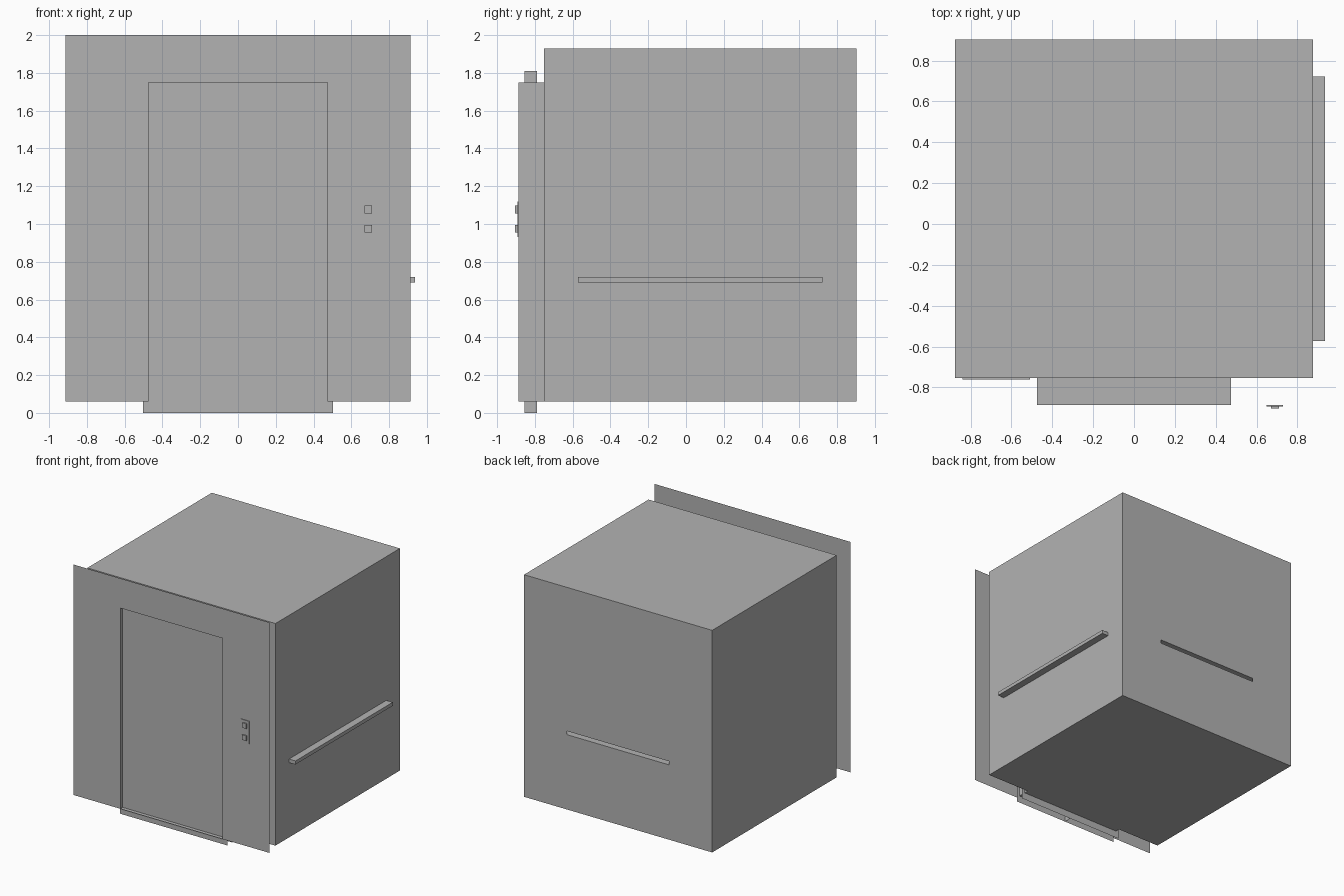
import bpy
import bmesh
from mathutils import Vector

if "Cube" in bpy.data.objects:
    bpy.data.objects.remove(bpy.data.objects["Cube"], do_unlink=True)

grey = bpy.data.materials.new("plain grey")
grey.use_nodes = True
COLOUR = (0.45, 0.45, 0.45, 1)
grey.diffuse_color = COLOUR
grey.node_tree.nodes["Principled BSDF"].inputs["Base Color"].default_value = COLOUR

# Main sizes
FLOOR, CEILING = 0.06, 1.93
CAB_X, CAB_FRONT, CAB_BACK = 0.876, -0.753, 0.903
MID_Y = (CAB_FRONT + CAB_BACK) / 2
FACADE_Y = -0.887
DOOR_X, DOOR_TOP = 0.475, 1.75
AXES = (Vector((1, 0, 0)), Vector((0, 1, 0)), Vector((0, 0, 1)))


def box(bm, lo, hi):
    """Add a box between two corners."""
    lo, hi = Vector(lo), Vector(hi)
    verts = bmesh.ops.create_cube(bm, size=1)["verts"]
    for v in verts:
        v.co = (lo + hi) / 2 + v.co * (hi - lo)
    bm.normal_update()


def finish(bm, name):
    mesh = bpy.data.meshes.new(name)
    bm.normal_update()
    bm.to_mesh(mesh)
    bm.free()
    mesh.materials.append(grey)
    ob = bpy.data.objects.new(name, mesh)
    bpy.context.collection.objects.link(ob)
    return ob


def wall_faces(bm, normal):
    bm.normal_update()
    return [f for f in bm.faces if f.normal.dot(normal) > 0.99]


def score(bm, normal, axis, values):
    """Cut straight lines across the wall that faces one way."""
    for value in values:
        faces = wall_faces(bm, normal)
        geom = set(faces)
        for f in faces:
            geom.update(f.edges)
            geom.update(f.verts)
        bmesh.ops.bisect_plane(bm, geom=list(geom), dist=1e-5,
                               plane_co=AXES[axis] * value, plane_no=AXES[axis])


def inside(face, ranges):
    c = face.calc_center_median()
    return all(lo < c[axis] < hi for axis, (lo, hi) in ranges.items())


def press(bm, normal, ranges, depth):
    """Push part of a wall in (or out, if depth is negative)."""
    faces = [f for f in wall_faces(bm, normal) if inside(f, ranges)]
    result = bmesh.ops.extrude_face_region(bm, geom=faces)["geom"]
    moved = [g for g in result if isinstance(g, bmesh.types.BMVert)]
    bmesh.ops.translate(bm, verts=moved, vec=-normal * depth)


def remove_faces(bm, faces):
    bmesh.ops.delete(bm, geom=faces, context='FACES')


# Cabin shell
bm = bmesh.new()
box(bm, (-CAB_X, CAB_FRONT, FLOOR), (CAB_X, CAB_BACK, CEILING))

# Handrails pressed into the side and back walls
RAIL_Z = (0.69, 0.72)
RAIL_Y = (MID_Y - 0.647, MID_Y + 0.647)
for normal, axis, span in ((AXES[0], 1, RAIL_Y), (-AXES[0], 1, RAIL_Y),
                           (AXES[1], 0, (-0.68, 0.68))):
    score(bm, normal, axis, span)
    score(bm, normal, 2, RAIL_Z)
    press(bm, normal, {axis: span, 2: RAIL_Z}, 0.06)

# Ceiling frame with four raised light panels
up = AXES[2]
score(bm, up, 0, [s * x for x in (0.717, 0.682, 0.017) for s in (-1, 1)])
score(bm, up, 1, [MID_Y + s * y for y in (0.68, 0.648, 0.016) for s in (-1, 1)])
press(bm, up, {0: (-0.717, 0.717), 1: (MID_Y - 0.68, MID_Y + 0.68)}, 0.03)
for x in ((-0.682, -0.017), (0.017, 0.682)):
    for y in ((-0.648, -0.016), (0.016, 0.648)):
        press(bm, up, {0: x, 1: (MID_Y + y[0], MID_Y + y[1])}, -0.02)

# Doorway and back of the inner control panel in the front wall
front = -AXES[1]
PANEL_X, PANEL_Z = (-0.84, -0.51), (0.7, 1.4)
score(bm, front, 0, (-DOOR_X, DOOR_X, *PANEL_X))
score(bm, front, 2, (DOOR_TOP, *PANEL_Z))
press(bm, front, {0: PANEL_X, 2: PANEL_Z}, -0.008)
remove_faces(bm, [f for f in wall_faces(bm, front)
                  if inside(f, {0: (-DOOR_X, DOOR_X), 2: (FLOOR, DOOR_TOP)})])
finish(bm, "cabin")

# Flat outer front wall with the door opening
bm = bmesh.new()
outline = [(-0.913, FLOOR), (-DOOR_X, FLOOR), (-DOOR_X, DOOR_TOP), (DOOR_X, DOOR_TOP),
           (DOOR_X, FLOOR), (0.913, FLOOR), (0.913, 2), (-0.913, 2)]
bm.faces.new([bm.verts.new((x, FACADE_Y, z)) for x, z in outline])
finish(bm, "front_wall")

# Door passage joining the front wall to the cabin
bm = bmesh.new()
box(bm, (-DOOR_X, FACADE_Y, FLOOR), (DOOR_X, CAB_FRONT, DOOR_TOP))
remove_faces(bm, [f for f in bm.faces if abs(f.normal.y) > 0.9])
finish(bm, "door_passage")

# Two sliding door leaves, open at the hidden edges
for name, side in (("right_door", -1), ("left_door", 1)):
    bm = bmesh.new()
    ends = sorted((0, side * 0.502))
    box(bm, (ends[0], -0.855, 0), (ends[1], -0.79, 1.81))
    remove_faces(bm, [f for f in bm.faces
                      if abs(f.normal.z) > 0.9 or f.normal.x * side > 0.9])
    finish(bm, name)

# Call panel with two buttons
bm = bmesh.new()
box(bm, (0.65, -0.893, 0.93), (0.73, FACADE_Y, 1.12))
finish(bm, "call_panel")
for name, z in (("lower_button", 0.975), ("upper_button", 1.077)):
    bm = bmesh.new()
    box(bm, (0.671, -0.904, z - 0.021), (0.709, -0.892, z + 0.021))
    finish(bm, name)
